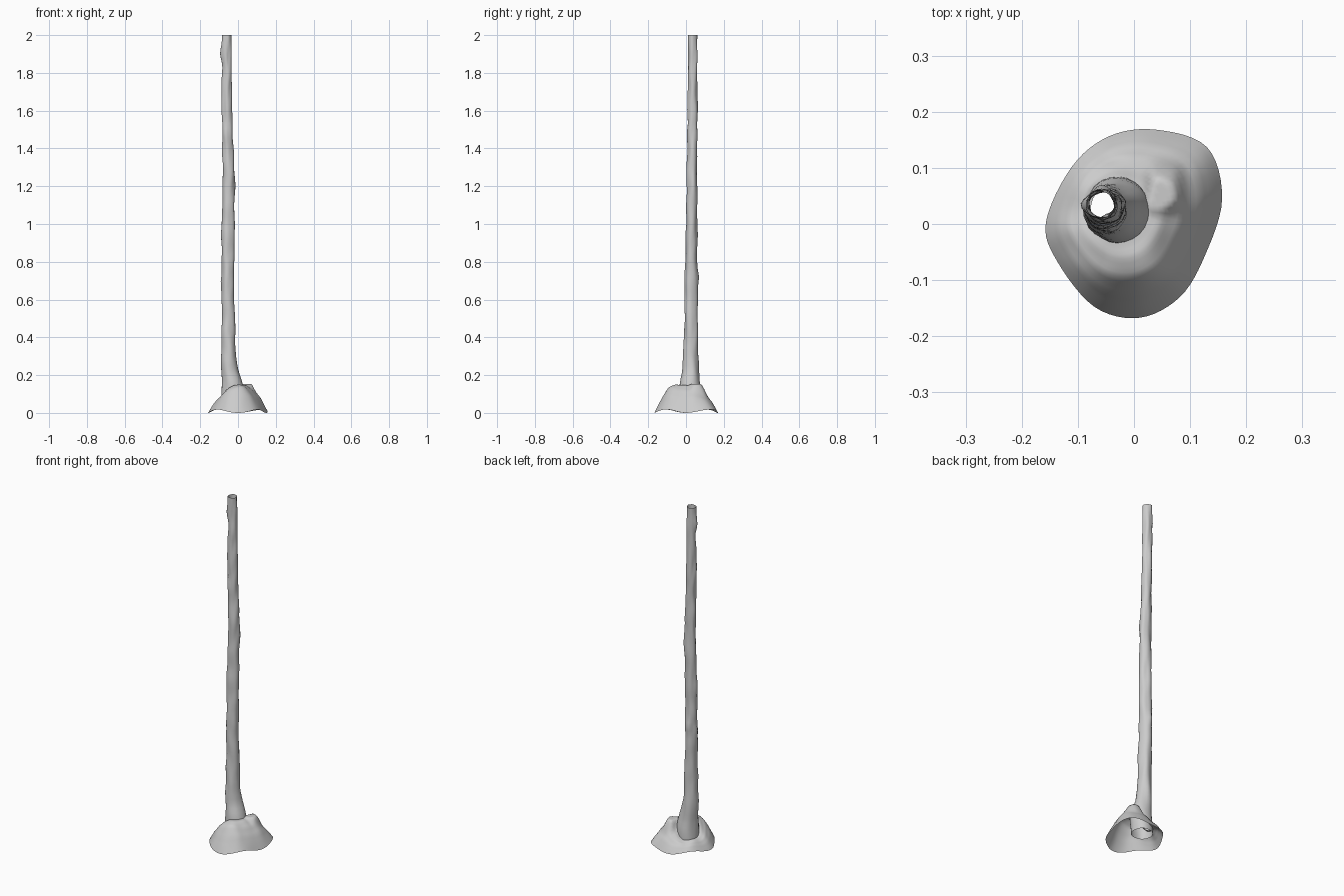
import bpy, math
from mathutils import Vector, noise

if "Cube" in bpy.data.objects:
    bpy.data.objects.remove(bpy.data.objects["Cube"])


def interp(table, z):
    for a, b in zip(table, table[1:]):
        if z <= b[0]:
            t = max(0, (z - a[0]) / (b[0] - a[0]))
            return [p + (q - p) * t for p, q in zip(a[1:], b[1:])]
    return table[-1][1:]


def loft(name, rings):
    n = len(rings[0])
    verts = [v for r in rings for v in r]
    faces = [(i * n + j, i * n + (j + 1) % n, (i + 1) * n + (j + 1) % n, (i + 1) * n + j)
             for i in range(len(rings) - 1) for j in range(n)]
    me = bpy.data.meshes.new(name)
    me.from_pydata(verts, [], faces)
    me.polygons.foreach_set("use_smooth", [True] * len(faces))
    ob = bpy.data.objects.new(name, me)
    bpy.context.collection.objects.link(ob)
    return ob


# Trunk: open wobbly tube, (z, xmin, xmax, ymin, ymax)
SPAN = [(0.03, -.086, .028, -.03, .082), (.12, -.086, .033, -.035, .082),
        (.17, -.087, .018, -.030, .074), (.22, -.088, .003, -.021, .068),
        (.3, -.088, -.011, -.014, .064), (.5, -.087, -.018, -.009, .061),
        (.8, -.087, -.021, -.004, .061), (1.0, -.085, -.019, .001, .059),
        (1.25, -.081, -.019, .004, .060), (1.5, -.083, -.028, .009, .060),
        (1.75, -.086, -.034, .011, .060), (2.0, -.086, -.035, .012, .061)]
# small bark knots: (z, angle, height, amount)
KNOTS = [(.72, 1.7, .035, .009), (.70, 3.1, .03, .006), (1.9, 3.2, .04, .008),
         (1.2, .3, .08, .004), (.95, 3.3, .05, .006), (1.48, 4.4, .04, .005)]
rings = []
for i in range(81):
    z = 0.03 + 1.97 * i / 80
    x0, x1, y0, y1 = interp(SPAN, z)
    ring = []
    for j in range(24):
        a = math.tau * j / 24
        c, s = math.cos(a), math.sin(a)
        d = 0.006 * noise.noise(Vector((c * 1.2, s * 1.2, z * 9)))
        for kz, ka, kh, amt in KNOTS:
            da = math.atan2(math.sin(a - ka), math.cos(a - ka))
            d += amt * math.exp(-((z - kz) / kh) ** 2 - (da / .5) ** 2)
        ring.append(((x0 + x1) / 2 + ((x1 - x0) / 2 + d) * c,
                     (y0 + y1) / 2 + ((y1 - y0) / 2 + d) * s, z))
    rings.append(ring)
loft("trunk", rings)

# Root mound: open shell draped from the trunk out to an irregular outline
OUT = [(.157, .045), (.13, .137), (.04, .168), (-.043, .157), (-.11, .103), (-.157, .003),
       (-.136, -.068), (-.07, -.148), (.01, -.167), (.082, -.13), (.127, -.055)]
OUT = [Vector(p) for p in OUT]
outline = []
for i in range(len(OUT)):
    p0, p1, p2, p3 = (OUT[(i + k) % len(OUT)] for k in (-1, 0, 1, 2))
    for k in range(6):
        t = k / 6
        outline.append(.5 * (2 * p1 + (p2 - p0) * t + (2 * p0 - 5 * p1 + 4 * p2 - p3) * t * t
                             + (3 * p1 - p0 - 3 * p2 + p3) * t ** 3))
core = Vector((-.029, .026))
rings = []
for i in range(19):
    s = i / 18
    ring = []
    for q in outline:
        d = (q - core).normalized()
        p = (core + d * .048).lerp(q, s)
        # high towards front and right, sunken behind the trunk at back left
        side = .5 + .5 * d.dot(Vector((.75, -.66)))
        side = side * side * (3 - 2 * side)
        top = .062 + .083 * side
        fall = interp([(0, 1), (.25, .99), (.5, .83), (.72, .55), (.88, .25), (1, 0)], s)[0]
        z = top * fall
        # side root lump and front shoulder
        z += .062 * math.exp(-((p.x - .055) / .03) ** 4 - ((p.y - .068) / .04) ** 4) * (1 - s)
        z += .02 * math.exp(-((p.x + .01) / .06) ** 2 - ((p.y + .09) / .05) ** 2) * (1 - s)
        z += .012 * noise.noise(Vector((p.x * 16, p.y * 16, 3))) * math.sin(math.pi * s)
        # slightly wavy rim
        a = math.atan2(q.y, q.x)
        z += .009 * (1 - math.cos(4 * a)) * s ** 3
        ring.append((p.x, p.y, max(0, min(z, .152))))
    rings.append(ring)
loft("root_mound", rings[::-1])
